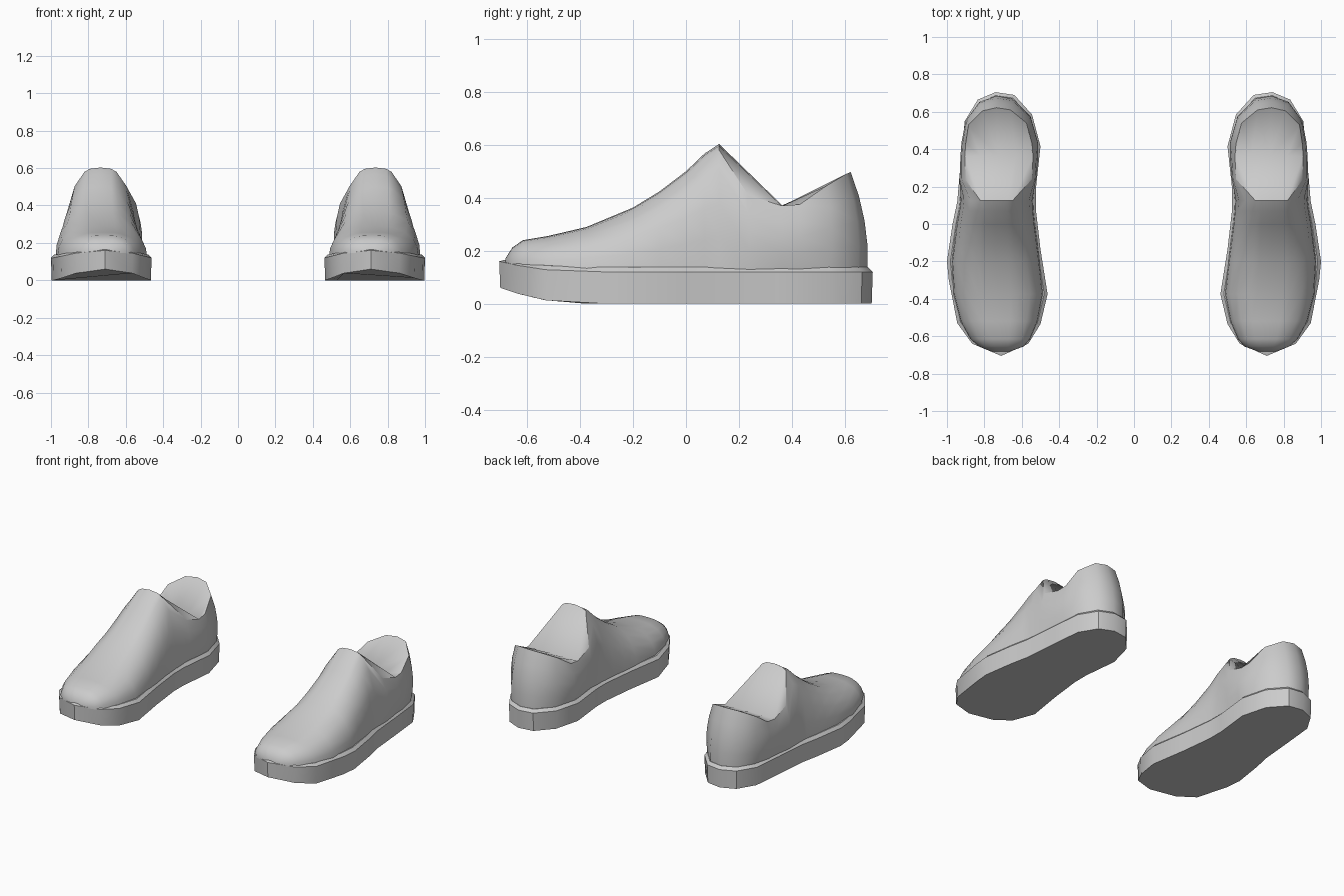
import bpy, bmesh, math
from mathutils import Vector

if "Cube" in bpy.data.objects:
    bpy.data.objects.remove(bpy.data.objects["Cube"])


def make_part(name, verts, faces, angle):
    """Mesh object, mirrored to give the pair, smooth except at sharp edges."""
    mesh = bpy.data.meshes.new(name)
    mesh.from_pydata(verts, [], faces)
    bm = bmesh.new()
    bm.from_mesh(mesh)
    bmesh.ops.recalc_face_normals(bm, faces=bm.faces)
    bm.to_mesh(mesh)
    bm.free()
    ob = bpy.data.objects.new(name, mesh)
    bpy.context.collection.objects.link(ob)
    bpy.ops.object.select_all(action='DESELECT')
    ob.select_set(True)
    bpy.context.view_layer.objects.active = ob
    bpy.ops.object.shade_smooth_by_angle(angle=math.radians(angle))
    mirror = ob.modifiers.new("pair", 'MIRROR')
    mirror.use_axis[0] = True
    mirror.use_mirror_merge = False
    return ob


# Sole: footprint outline lofted upwards, lifted at the toe
outline = [(.71, -.705), (.865, -.64), (.945, -.53), (.99, -.30), (1.0, -.20),
           (.97, 0), (.945, .12), (.925, .35), (.905, .55), (.835, .665),
           (.74, .705), (.64, .69), (.545, .585), (.50, .415), (.525, .185),
           (.525, .08), (.50, -.135), (.462, -.375), (.50, -.535), (.565, -.64)]
centre = Vector((.73, 0))


def inset(p, d):
    v = Vector(p)
    axis = Vector((.73, max(-.45, min(.45, v.y))))
    return v - (v - axis).normalized() * d


def lift(y):
    return max(0, (-.38 - y) / .325) ** 2


verts = []
for z, toe, d in ((0, .06, .004), (.12, .04, 0), (.138, .027, .018)):
    for p in outline:
        q = inset(p, d)
        verts.append((q.x, q.y, z + toe * lift(p[1])))
n = len(outline)
faces = [[r * n + i, r * n + (i + 1) % n, (r + 1) * n + (i + 1) % n, (r + 1) * n + i]
         for r in range(2) for i in range(n)]
faces += [list(range(n)), list(range(2 * n, 3 * n))]
make_part("sole", verts, faces, 35)

# Upper, front: arched sections (y, inner x, outer x, height) from toe to tongue
stations = [(-.682, .665, .76, .17), (-.655, .59, .83, .213), (-.615, .555, .875, .24),
            (-.52, .515, .928, .256), (-.375, .487, .965, .29), (-.2, .505, .975, .363),
            (-.1, .517, .962, .424), (0, .53, .95, .50), (.07, .537, .937, .567),
            (.125, .54, .93, .603)]
half = [0, 15, 32, 52, 72, 80]
angles = [180 - a for a in half] + [90] + half[::-1]
m = len(angles)
base_z = .13
verts, faces = [], []
for y, x0, x1, h in stations:
    for a in angles:
        c, s = math.cos(math.radians(a)), math.sin(math.radians(a))
        x = (x0 + x1) / 2 + (x1 - x0) / 2 * math.copysign(abs(c) ** .7, c)
        verts.append((x, y, base_z + lift(y) * .02 * (1 - s) + (h - base_z) * s))
faces.append(list(range(m)))
for r in range(len(stations) - 1):
    for i in range(m - 1):
        a = r * m + i
        faces.append([a, a + 1, a + m + 1, a + m])

# Upper, back: wall columns (base x, y, rim x, y, z) round the heel
columns = [(.542, .24, .545, .24, .41), (.525, .36, .54, .36, .37),
           (.522, .43, .545, .43, .375), (.56, .575, .575, .54, .45),
           (.65, .67, .66, .61, .49), (.735, .686, .735, .622, .497),
           (.825, .65, .81, .605, .49), (.887, .545, .885, .53, .445),
           (.906, .43, .90, .43, .375), (.911, .36, .905, .36, .37),
           (.925, .24, .90, .235, .41)]
last = (len(stations) - 1) * m
rows = [[last + k for k in range(5)]]
for bx, by, rx, ry, rz in columns:
    out = Vector((bx - .73, max(0, by - .4))).normalized()
    row = []
    for t in (0, .25, .5, .75, 1):
        bulge = .08 * t * (1 - t)
        row.append(len(verts))
        verts.append((bx + (rx - bx) * t + out.x * bulge,
                      by + (ry - by) * t + out.y * bulge,
                      base_z + (rz - base_z) * t))
    rows.append(row)
rows.append([last + m - 1 - k for k in range(5)])
for a, b in zip(rows, rows[1:]):
    for k in range(4):
        faces.append([a[k], b[k], b[k + 1], a[k + 1]])
make_part("upper", verts, faces, 50)

# Lining: saddle that fills the opening, with a valley between tongue and heel
tongue = [verts[last + k] for k in range(4, 9)]
rim = [c[2:] for c in columns]
valley = [(.63, .365, .37), (.725, .365, .37), (.82, .365, .37)]
lining_verts = tongue + rim + valley
T, R, V = 0, 5, 16
cross = [R + 1, V, V + 1, V + 2, R + 9]
faces = [[T, R, R + 1], [T + 4, R + 9, R + 10]]
faces += [[T + i, cross[i], cross[i + 1], T + i + 1] for i in range(4)]
faces += [[R + 1, R + 2, R + 3, V], [V, R + 3, R + 4, V + 1],
          [V + 1, R + 4, R + 5], [V + 1, R + 5, R + 6],
          [V + 1, R + 6, R + 7, V + 2], [V + 2, R + 7, R + 8, R + 9]]
make_part("lining", lining_verts, faces, 80)
